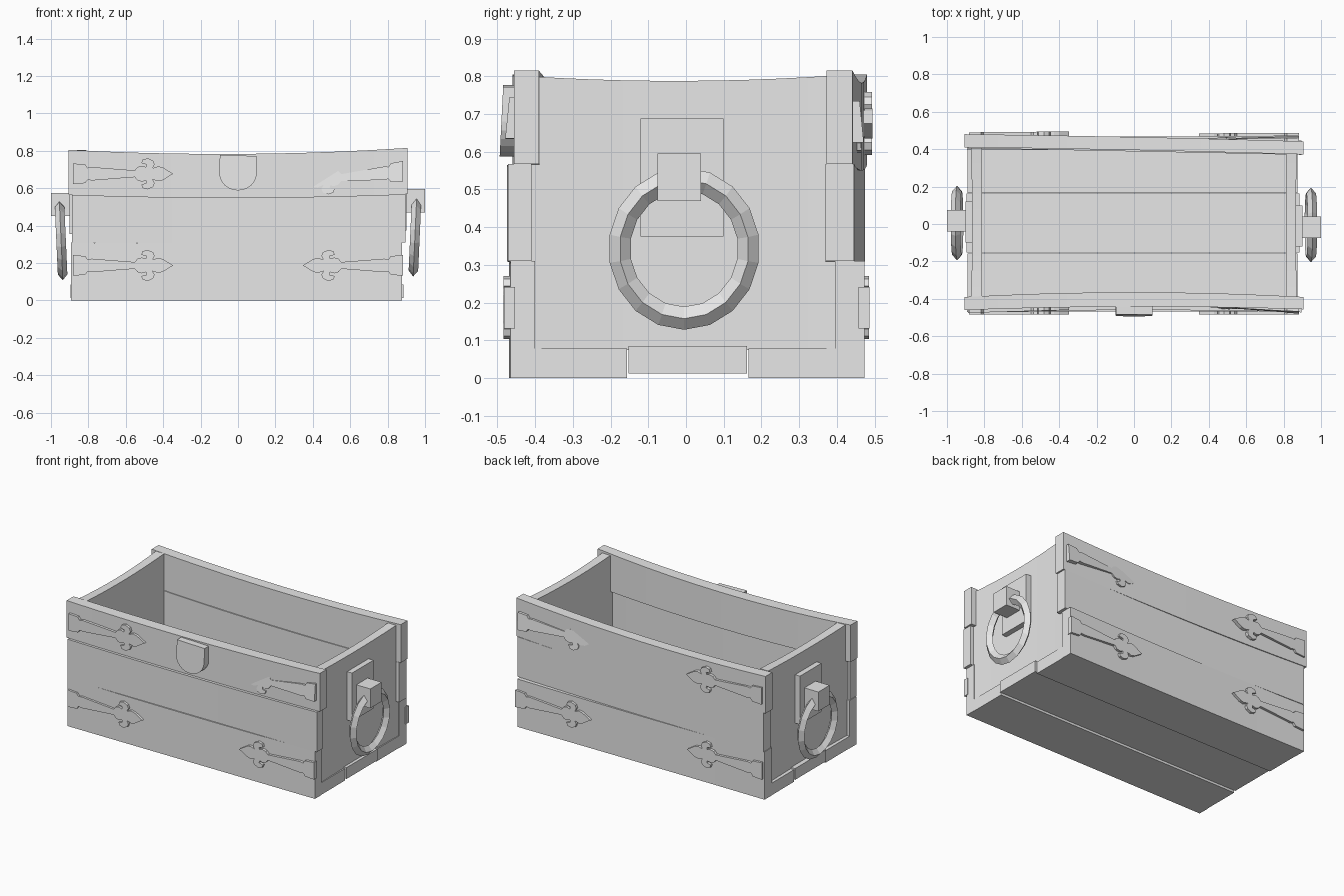
import bpy, bmesh, math
from mathutils import Matrix, Vector

cube = bpy.data.objects.get("Cube")
if cube:
    bpy.data.objects.remove(cube, do_unlink=True)

grey = bpy.data.materials.new("plain_grey")
grey.use_nodes = True
grey.diffuse_color = (0.8, 0.8, 0.8, 1)
grey.node_tree.nodes["Principled BSDF"].inputs["Base Color"].default_value = (0.8, 0.8, 0.8, 1)


def finish(name, bm):
    bmesh.ops.recalc_face_normals(bm, faces=bm.faces)
    mesh = bpy.data.meshes.new(name)
    bm.to_mesh(mesh)
    bm.free()
    mesh.materials.append(grey)
    obj = bpy.data.objects.new(name, mesh)
    bpy.context.collection.objects.link(obj)
    return obj


def bow(v, t):
    """Smooth curve through start, middle and end values; a number stays constant."""
    if not isinstance(v, tuple):
        return v
    a, b, c = v
    return a * (1 - t) * (1 - 2 * t) + 4 * b * t * (1 - t) + c * t * (2 * t - 1)


def board(name, along, ends, inner, outer, low, high, side=1, steps=10):
    """Warped board running along x or y; inner and outer are its two faces."""
    bm = bmesh.new()
    loops = []
    for i in range(steps + 1):
        t = i / steps
        p = ends[0] + (ends[1] - ends[0]) * t
        loop = []
        for depth, height in ((inner, low), (outer, low), (outer, high), (inner, high)):
            d, z = side * bow(depth, t), bow(height, t)
            loop.append(bm.verts.new((p, d, z) if along == "x" else (d, p, z)))
        loops.append(loop)
    for a, b in zip(loops, loops[1:]):
        for k in range(4):
            n = (k + 1) % 4
            bm.faces.new((a[k], a[n], b[n], b[k]))
    bm.faces.new(loops[0])
    bm.faces.new(loops[-1])
    return finish(name, bm)


def plate(name, points, side, depth, thick):
    """Flat outline in x, z standing proud of the front or back wall."""
    bm = bmesh.new()
    outer = [bm.verts.new((x, side * depth(x, z), z)) for x, z in points]
    inner = [bm.verts.new((x, side * (depth(x, z) - thick), z)) for x, z in points]
    bm.faces.new(outer)
    bm.faces.new(inner)
    for k in range(len(points)):
        n = (k + 1) % len(points)
        bm.faces.new((outer[k], outer[n], inner[n], inner[k]))
    return finish(name, bm)


def box(name, lo, hi, turn):
    bm = bmesh.new()
    lo, hi = Vector(lo), Vector(hi)
    size = Matrix.Diagonal((hi - lo).to_4d())
    bmesh.ops.create_cube(bm, size=1, matrix=turn @ Matrix.Translation((lo + hi) / 2) @ size)
    return finish(name, bm)


# Long walls, three warped planks each
seam_low = (0.31, 0.303, 0.31)
seam_high = (0.565, 0.55, 0.568)
rim = (0.805, 0.783, 0.815)
board("front_lower_plank", "x", (-0.892, 0.877), 0.40, (0.47, 0.468, 0.466), 0, seam_low, -1)
board("front_middle_plank", "x", (-0.888, 0.895), (0.41, 0.39, 0.41), (0.475, 0.46, 0.472),
      seam_low, seam_high, -1)
board("front_upper_plank", "x", (-0.905, 0.905), (0.39, 0.365, 0.39), (0.46, 0.442, 0.456),
      seam_high, rim, -1)
board("back_lower_plank", "x", (-0.892, 0.877), 0.395, (0.47, 0.468, 0.473), 0, seam_low)
board("back_middle_plank", "x", (-0.888, 0.895), (0.405, 0.388, 0.37), (0.475, 0.46, 0.446),
      seam_low, seam_high)
board("back_upper_plank", "x", (-0.905, 0.905), (0.41, 0.395, 0.372), (0.48, 0.465, 0.442),
      seam_high, rim)

# Floor boards
board("front_floor_board", "x", (-0.89, 0.875), -0.41, -0.157, 0, 0.078)
board("middle_floor_board", "x", (-0.895, 0.885), -0.153, 0.162, 0.012, (0.085, 0.08, 0.085))
board("back_floor_board", "x", (-0.89, 0.875), 0.166, 0.41, 0, 0.078)

# End panels
for label, side in (("left", 1), ("right", -1)):
    board(label + "_end_panel", "y", (-0.415, 0.405), 0.812, (0.872, 0.865, 0.872),
          0.075, (0.80, 0.788, 0.803), side)

# Handles: back plate, block and ring, turned half round for the other end
for label, angle, drop in (("left", 0, 0), ("right", math.pi, -0.02)):
    turn = Matrix.Translation((0, 0, drop)) @ Matrix.Rotation(angle, 4, "Z")
    box(label + "_handle_plate", (0.85, -0.12, 0.375), (0.9, 0.1, 0.688), turn)
    box(label + "_handle_block", (0.88, -0.075, 0.47), (1.0, 0.04, 0.595), turn)
    bpy.ops.mesh.primitive_torus_add(major_segments=18, minor_segments=4,
                                     major_radius=0.181, minor_radius=0.03)
    ring = bpy.context.object
    ring.name = label + "_handle_ring"
    ring.data.materials.append(grey)
    ring.data.transform(turn @ Matrix.Translation((0.946, -0.005, 0.343))
                        @ Matrix.Rotation(math.pi / 2 + 0.045, 4, "Y")
                        @ Matrix.Diagonal((1.02, 0.95, 0.85, 1)))

# Straps with a three-petal tip: half outline as (distance from end, half height)
half = [(0, 0.055), (0.065, 0.05), (0.078, 0.032), (0.1, 0.036), (0.33, 0.018),
        (0.345, 0.036), (0.368, 0.042), (0.39, 0.036), (0.392, 0.05), (0.365, 0.057),
        (0.372, 0.076), (0.4, 0.083), (0.428, 0.07), (0.436, 0.05), (0.425, 0.03),
        (0.455, 0.04), (0.48, 0.034), (0.535, 0)]
outline = half + [(u, -v) for u, v in reversed(half[:-1])]


def strap(name, side, end, height, at_end, at_tip, roll=0, drop=0):
    points = [(end * (0.882 - u), height + v - drop * u) for u, v in outline]

    def depth(x, z):
        u = 0.882 - abs(x)
        return at_end + (at_tip - at_end) * u / 0.45 + roll * (z - height + drop * u)
    plate(name, points, side, depth, 0.03)


strap("front_lower_right_strap", -1, -1, 0.187, 0.483, 0.484)
strap("front_lower_left_strap", -1, 1, 0.187, 0.483, 0.484)
strap("front_upper_right_strap", -1, -1, 0.677, 0.475, 0.462)
strap("front_upper_left_strap", -1, 1, 0.69, 0.474, 0.443, -0.1, 0.1)
strap("back_lower_right_strap", 1, -1, 0.187, 0.485, 0.485)
strap("back_lower_left_strap", 1, 1, 0.187, 0.487, 0.485)
strap("back_upper_right_strap", 1, -1, 0.675, 0.49, 0.494)
strap("back_upper_left_strap", 1, 1, 0.68, 0.466, 0.456, -0.1)

# Rounded lock plate
shield = [(0.1 * math.cos(a), 0.68 + 0.092 * math.sin(a))
          for a in (math.pi + math.pi * k / 12 for k in range(13))]
shield += [(0.1, 0.772), (-0.097, 0.777)]
plate("lock_plate", shield, -1, lambda x, z: 0.494 - 0.05 * (z - 0.59), 0.06)
